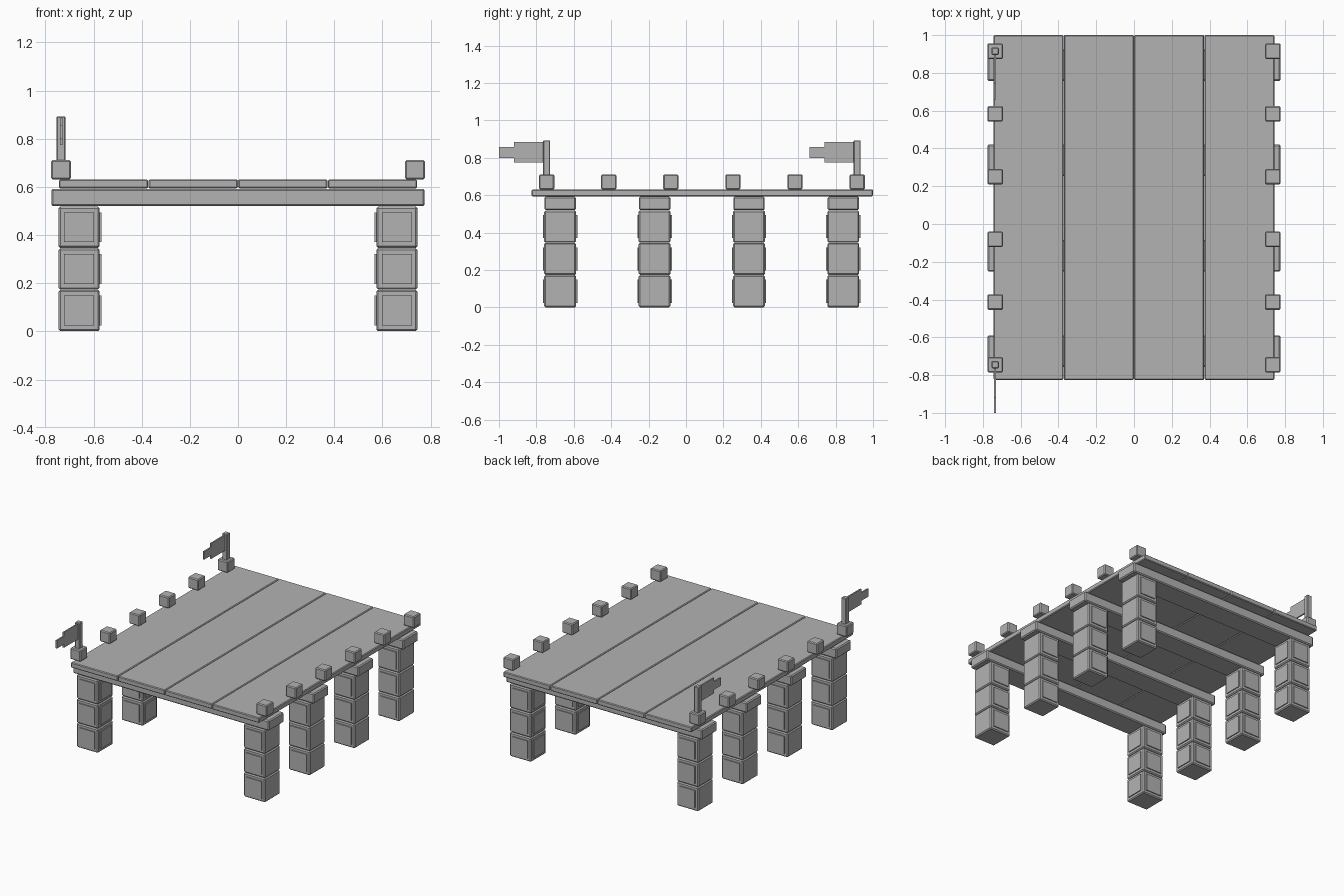
import bpy, bmesh

if "Cube" in bpy.data.objects:
    bpy.data.objects.remove(bpy.data.objects["Cube"])

grey = bpy.data.materials.new("stone_grey")
grey.diffuse_color = (0.45, 0.45, 0.45, 1)
grey.use_nodes = True
grey.node_tree.nodes["Principled BSDF"].inputs["Base Color"].default_value = grey.diffuse_color


def box(name, x, y, z, bevel=0.0):
    """Box from (min, max) ranges, with optional chamfered edges."""
    bm = bmesh.new()
    bmesh.ops.create_cube(bm, size=1)
    for v in bm.verts:
        for i, (a, b) in enumerate((x, y, z)):
            v.co[i] = a if v.co[i] < 0 else b
    if bevel:
        bmesh.ops.bevel(bm, geom=bm.edges[:], offset=bevel, segments=1,
                        affect='EDGES')
    return finish(name, bm)


def finish(name, bm):
    me = bpy.data.meshes.new(name)
    bmesh.ops.recalc_face_normals(bm, faces=bm.faces[:])
    bm.to_mesh(me)
    bm.free()
    me.materials.append(grey)
    ob = bpy.data.objects.new(name, me)
    bpy.context.collection.objects.link(ob)
    return ob


def span(c, half):
    return (c - half, c + half)


# Deck planks running front to back
W = 1.49 / 4
for i in range(4):
    x0 = -0.745 + i * W
    box("deck_plank", (x0 + 0.001, x0 + W - 0.001), (-0.825, 1.0),
        (0.594, 0.631), 0.005)

# Cross beams and block piers
for y in (-0.673, -0.168, 0.337, 0.841):
    box("cross_beam", (-0.775, 0.775), span(y, 0.084), (0.52, 0.592), 0.007)
    for s in (-1, 1):
        x = s * 0.66
        for k in range(3):
            z = 0.0865 + k * 0.173
            box("pier_block", span(x, 0.085), span(y, 0.085),
                span(z, 0.0858), 0.007)
            # Raised panels on the front, back and inner faces
            for t in (-1, 1):
                box("pier_panel", span(x, 0.062), span(y + t * 0.085, 0.007),
                    span(z, 0.062))
            box("pier_panel", span(x - s * 0.085, 0.007), span(y, 0.062),
                span(z, 0.062))

# Edge posts along both sides
for i in range(6):
    for s in (-1, 1):
        box("edge_post", span(s * 0.735, 0.041), span(-0.745 + i * 0.332, 0.041),
            (0.631, 0.711), 0.006)

# Flag poles and stepped flags on the left corners
for y in (-0.745, 0.915):
    box("flag_pole", span(-0.735, 0.019), span(y, 0.019), (0.70, 0.893), 0.004)
    bm = bmesh.new()
    outline = [(-0.01, 0.775), (-0.01, 0.885), (-0.175, 0.885), (-0.175, 0.857),
               (-0.255, 0.857), (-0.255, 0.80), (-0.175, 0.80), (-0.175, 0.775)]
    face = bm.faces.new([bm.verts.new((-0.74, y + dy, z)) for dy, z in outline])
    ext = bmesh.ops.extrude_face_region(bm, geom=[face])
    for v in ext["geom"]:
        if isinstance(v, bmesh.types.BMVert):
            v.co.x += 0.01
    finish("flag", bm)
